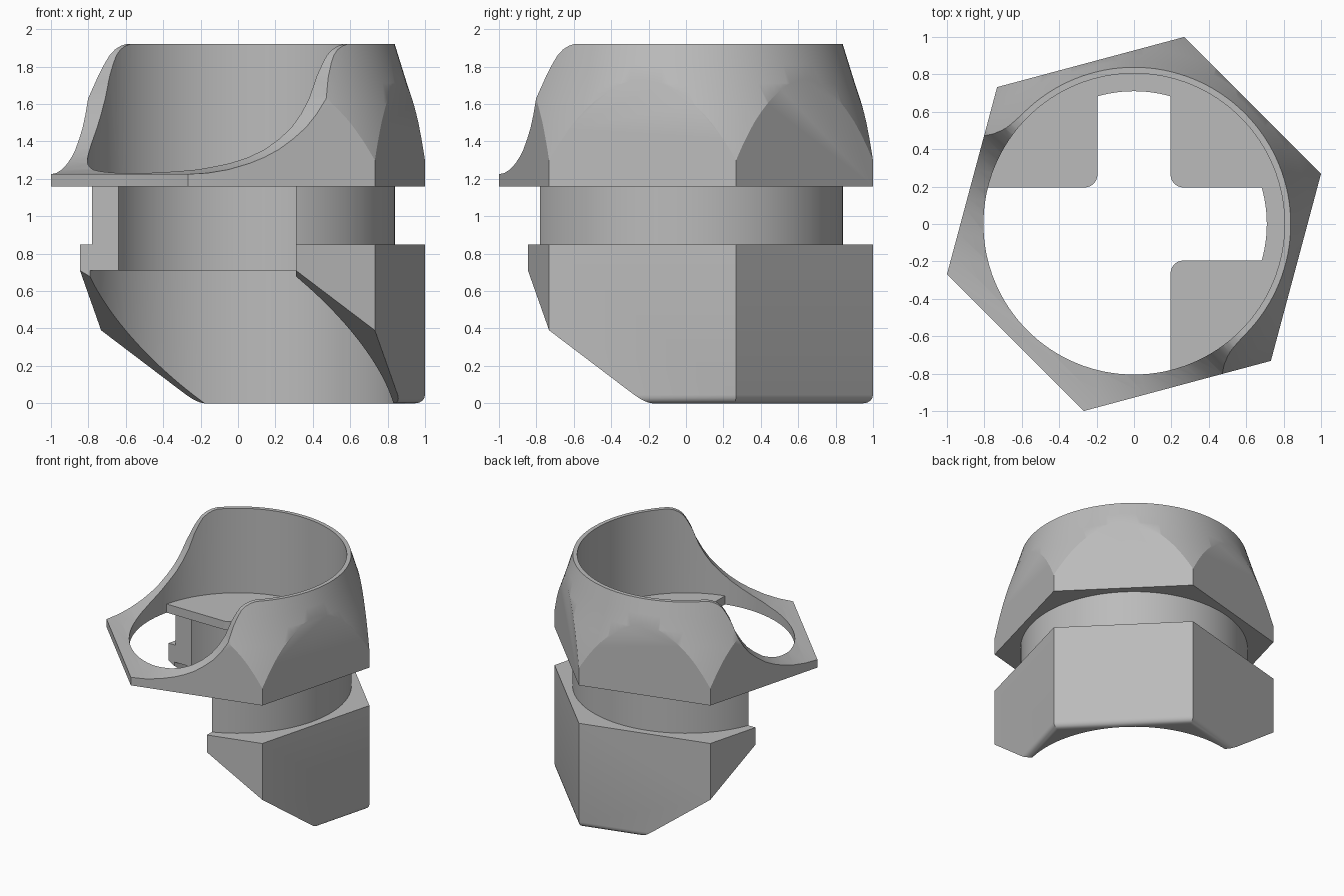
import bpy, bmesh, math
from mathutils import Vector

cube = bpy.data.objects.get("Cube")
if cube:
    bpy.data.objects.remove(cube, do_unlink=True)

mat = bpy.data.materials.new("plain_grey")
GREY = (0.5, 0.5, 0.5, 1)
mat.use_nodes = True
mat.diffuse_color = GREY
mat.node_tree.nodes["Principled BSDF"].inputs["Base Color"].default_value = GREY

X, Y, Z = Vector((1, 0, 0)), Vector((0, 1, 0)), Vector((0, 0, 1))
DIAG = (X + Y).normalized()     # the model is mirrored across this direction
SIDE = (X - Y).normalized()


def extrude(name, pts, lo, hi, axes=(X, Y, Z), bevel_low=0):
    """Prism of a 2D outline swept from lo to hi along the third axis."""
    a, b, c = axes
    bm = bmesh.new()
    rings = [[bm.verts.new(a * p + b * q + c * h) for p, q in pts] for h in (lo, hi)]
    low = bm.faces.new(rings[0][::-1])
    bm.faces.new(rings[1])
    n = len(pts)
    for i in range(n):
        j = (i + 1) % n
        bm.faces.new((rings[0][i], rings[0][j], rings[1][j], rings[1][i]))
    if bevel_low:
        bmesh.ops.bevel(bm, geom=list(low.edges), offset=bevel_low, segments=4,
                        profile=0.5, affect='EDGES')
    return finish(name, bm)


def finish(name, bm):
    bmesh.ops.recalc_face_normals(bm, faces=bm.faces)
    me = bpy.data.meshes.new(name)
    bm.to_mesh(me)
    bm.free()
    me.materials.append(mat)
    ob = bpy.data.objects.new(name, me)
    bpy.context.collection.objects.link(ob)
    return ob


def circle(r, n=128, start=0):
    return [(r * math.cos(start + math.tau * i / n), r * math.sin(start + math.tau * i / n))
            for i in range(n)]


def lathe(name, profile, n=128):
    bm = bmesh.new()
    rings = [[bm.verts.new((x, y, z)) for x, y in circle(r, n)] for r, z in profile]
    bm.faces.new(rings[0])
    bm.faces.new(rings[-1])
    for r0, r1 in zip(rings, rings[1:]):
        for i in range(n):
            j = (i + 1) % n
            bm.faces.new((r0[i], r0[j], r1[j], r1[i]))
    return finish(name, bm)


def rect(x0, y0, x1, y1):
    return [(x0, y0), (x1, y0), (x1, y1), (x0, y1)]


def combine(ob, op, *tools):
    """Apply booleans one after another and drop the tool objects."""
    for t in tools:
        m = ob.modifiers.new("cut", 'BOOLEAN')
        m.operation, m.solver, m.object = op, 'EXACT', t
        dg = bpy.context.evaluated_depsgraph_get()
        me = bpy.data.meshes.new_from_object(ob.evaluated_get(dg))
        ob.modifiers.clear()
        ob.data = me
        bpy.data.objects.remove(t, do_unlink=True)


def smooth(ob):
    ob.data.shade_smooth()
    ob.data.set_sharp_from_angle(angle=math.radians(25))


HEX = circle(1.035, 6, math.radians(15))

# Lower hexagonal skirt with a round neck on top
body = extrude("lower_body", HEX, 0, 0.85, bevel_low=0.045)
combine(body, 'UNION', extrude("neck", circle(0.84), 0.8, 1.17))
SLOPE = 0.598 * math.sqrt(2)
ramp = [(u, 0.39 - SLOPE * u) for u in (-1.2, 0.6)] + [(0.6, -0.5), (-1.2, -0.5)]
combine(body, 'DIFFERENCE',
        extrude("bore", circle(0.71), -0.1, 1.3),
        extrude("counterbore", circle(0.85), -0.1, 0.71),
        extrude("side_opening", rect(-1.5, -1.5, 0.31, 0.31), 0.5, 1.3),
        extrude("sloped_cut", ramp, -2, 2, (DIAG, Z, SIDE)))
smooth(body)

# Domed hexagonal head with a through bore and a curved scoop
head = extrude("domed_head", HEX, 1.16, 2.0)
dome = lathe("dome", [(1.1, 1.1), (1.065, 1.2), (1.035, 1.3), (1.005, 1.4), (0.974, 1.5),
                      (0.94, 1.6), (0.903, 1.71), (0.872, 1.81), (0.838, 1.92)])
combine(head, 'INTERSECT', dome)
scoop = [(-1.2, 1.225), (-0.9, 1.225), (-0.8, 1.231), (-0.7, 1.25), (-0.6, 1.283),
         (-0.53, 1.315), (-0.46, 1.357), (-0.39, 1.415), (-0.33, 1.475), (-0.28, 1.545),
         (-0.233, 1.63), (-0.187, 1.75), (-0.15, 1.82), (-0.124, 1.86), (-0.09, 1.89),
         (-0.05, 1.91), (-0.01, 1.92), (0, 2.1), (-1.2, 2.1)]
combine(head, 'DIFFERENCE',
        extrude("head_bore", circle(0.805), 1, 2.2),
        extrude("scoop", scoop, -2, 2, (DIAG, Z, SIDE)))
smooth(head)

# Floor plate: a rim plus three corner pads that leave a cross-shaped opening
ARM, FILLET = 0.195, 0.07
floor = extrude("floor_plate", circle(0.81), 1.16, 1.23)
combine(floor, 'DIFFERENCE',
        extrude("rim_hole", circle(0.71), 1, 1.4),
        extrude("open_quarter", rect(-1, -1, ARM, ARM), 1, 1.4))
for sx, sy in ((1, 1), (-1, 1), (1, -1)):
    c = ARM + FILLET
    arc = [(c - FILLET * math.cos(t), c - FILLET * math.sin(t))
           for t in (math.pi / 2 * i / 6 for i in range(7))]
    outline = [(sx * p, sy * q) for p, q in arc + [(1, ARM), (1, 1), (ARM, 1)]]
    pad = extrude("pad", outline, 1.16, 1.23)
    combine(pad, 'INTERSECT', extrude("disc", circle(0.81), 1, 1.4))
    combine(floor, 'UNION', pad)
smooth(floor)
